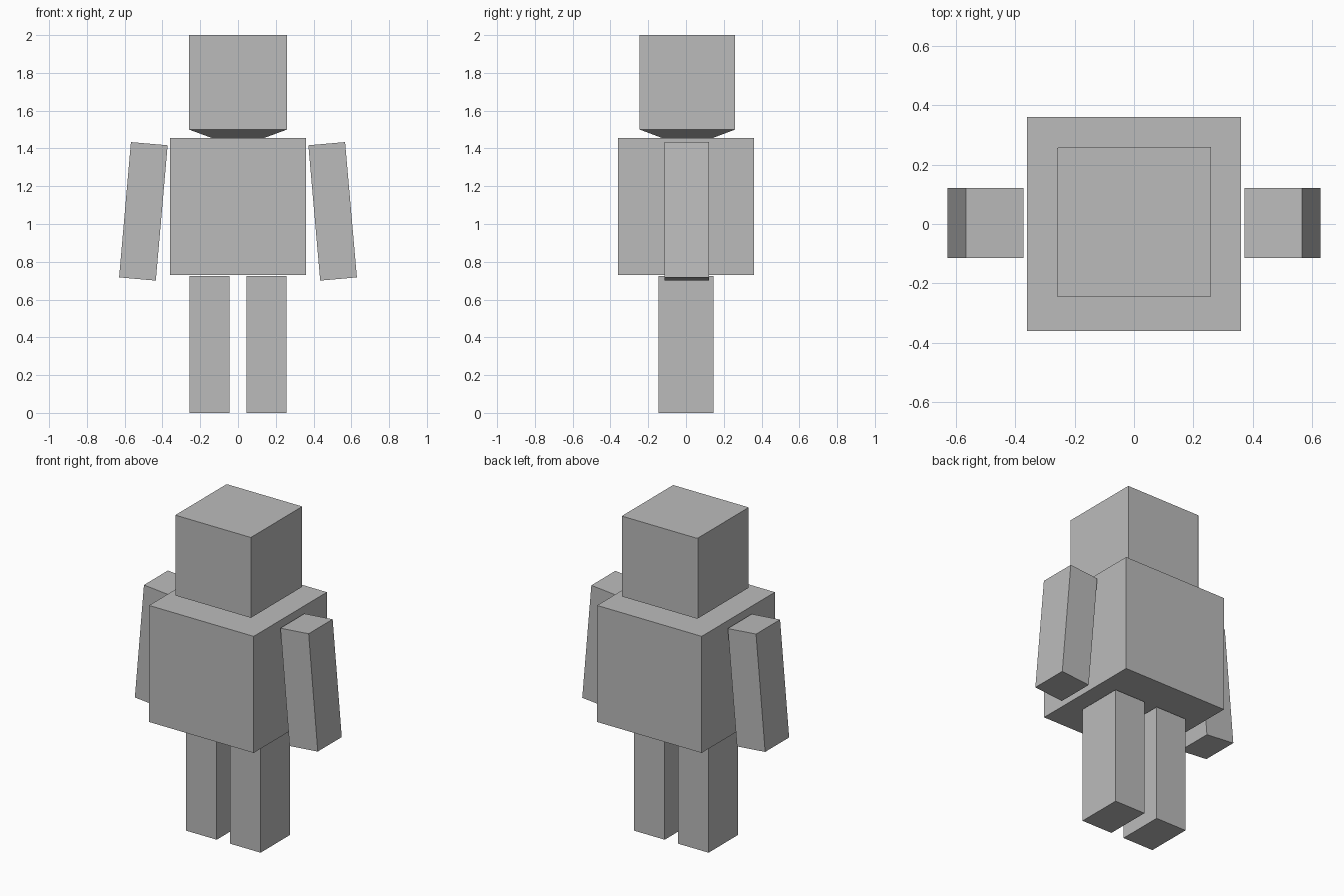
import bpy
import bmesh
import math
from mathutils import Matrix

cube = bpy.data.objects.get("Cube")
if cube:
    bpy.data.objects.remove(cube, do_unlink=True)

# One plain grey for the whole figure
grey = bpy.data.materials.new("plain grey")
grey.use_nodes = True
colour = (0.5, 0.5, 0.5, 1)
grey.diffuse_color = colour
grey.node_tree.nodes["Principled BSDF"].inputs["Base Color"].default_value = colour


def add_object(name, bm):
    bmesh.ops.recalc_face_normals(bm, faces=bm.faces)
    mesh = bpy.data.meshes.new(name)
    bm.to_mesh(mesh)
    bm.free()
    mesh.materials.append(grey)
    obj = bpy.data.objects.new(name, mesh)
    bpy.context.collection.objects.link(obj)
    return obj


def add_box(name, centre, size, tilt=0):
    bm = bmesh.new()
    bmesh.ops.create_cube(bm, size=1, matrix=Matrix.Diagonal((*size, 1)))
    obj = add_object(name, bm)
    obj.location = centre
    obj.rotation_euler.y = math.radians(tilt)
    return obj


# Torso
add_box("torso", (0, 0, 1.093), (0.72, 0.72, 0.725))

# Legs and slightly splayed arms on both sides
for side, s in (("left", 1), ("right", -1)):
    add_box(side + "_leg", (0.151 * s, 0, 0.3625), (0.212, 0.29, 0.725))
    add_box(side + "_arm", (0.501 * s, 0.003, 1.067), (0.195, 0.236, 0.719), -5 * s)

# Head: a block with one slightly clipped corner and a shallow pyramid beneath
bm = bmesh.new()
outline = [(-0.26, -0.245), (0.26, -0.245), (0.26, 0.26), (-0.25, 0.26), (-0.26, 0.255)]
low = [bm.verts.new((x, y, 1.5)) for x, y in outline]
high = [bm.verts.new((x, y, 2.0)) for x, y in outline]
tip = bm.verts.new((0, 0.007, 1.405))
bm.faces.new(high)
for i in range(len(outline)):
    j = (i + 1) % len(outline)
    bm.faces.new((low[i], low[j], high[j], high[i]))
    bm.faces.new((low[j], low[i], tip))
add_object("head", bm)
